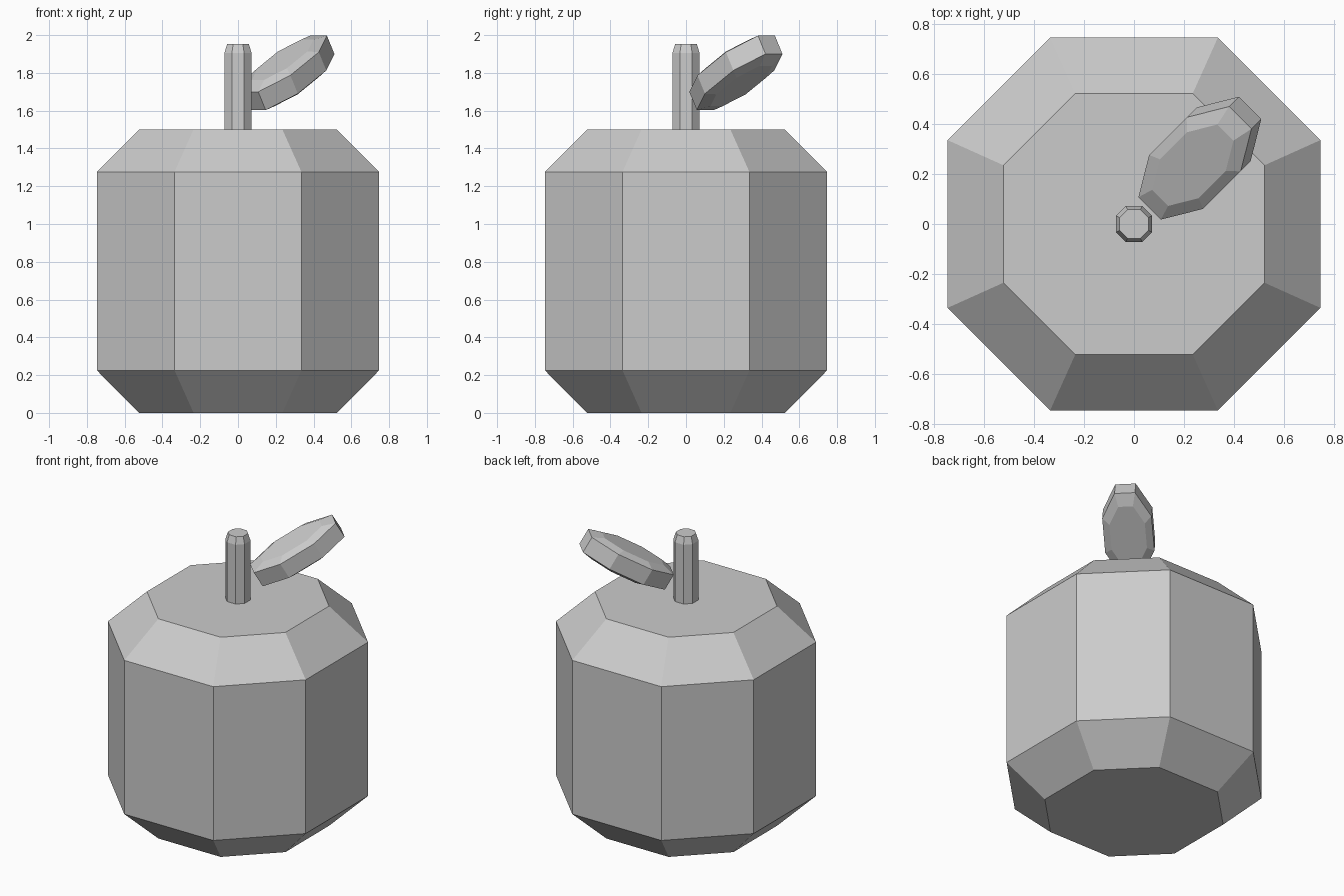
import bpy, bmesh
from math import radians
from mathutils import Matrix

if "Cube" in bpy.data.objects:
    bpy.data.objects.remove(bpy.data.objects["Cube"])


def chamfered_block(name, half, side, cap, rim, matrix):
    """Eight-sided block with sloped rims.
    half: half sizes, side: flat-side ratio, cap: end-face ratio, rim: wall height ratio."""
    hx, hy, hz = half
    octagon = [(1, -side), (1, side), (side, 1), (-side, 1),
               (-1, side), (-1, -side), (-side, -1), (side, -1)]
    bm = bmesh.new()
    rings = [[bm.verts.new((x * s * hx, y * s * hy, z * hz)) for x, y in octagon]
             for s, z in ((cap, -1), (1, -rim), (1, rim), (cap, 1))]
    for low, high in zip(rings, rings[1:]):
        for i in range(8):
            j = (i + 1) % 8
            bm.faces.new((low[i], low[j], high[j], high[i]))
    bm.faces.new(rings[0][::-1])
    bm.faces.new(rings[-1])
    mesh = bpy.data.meshes.new(name)
    bm.to_mesh(mesh)
    bm.free()
    obj = bpy.data.objects.new(name, mesh)
    obj.matrix_world = matrix
    bpy.context.collection.objects.link(obj)
    return obj


# Fruit body
chamfered_block("fruit_body", (0.747, 0.747, 0.75), 0.45, 0.7, 0.7,
                Matrix.Translation((0, 0, 0.75)))

# Stem, sunk slightly into the body
chamfered_block("stem", (0.072, 0.072, 0.25), 0.45, 0.8, 0.81,
                Matrix.Translation((0, 0, 1.702)))

# Leaf, turned 45 degrees and pitched up 30 degrees
chamfered_block("leaf", (0.297, 0.153, 0.08), 0.414, 0.72, 0.7,
                Matrix.Translation((0.264, 0.264, 1.8))
                @ Matrix.Rotation(radians(45), 4, 'Z')
                @ Matrix.Rotation(radians(-30), 4, 'Y'))
